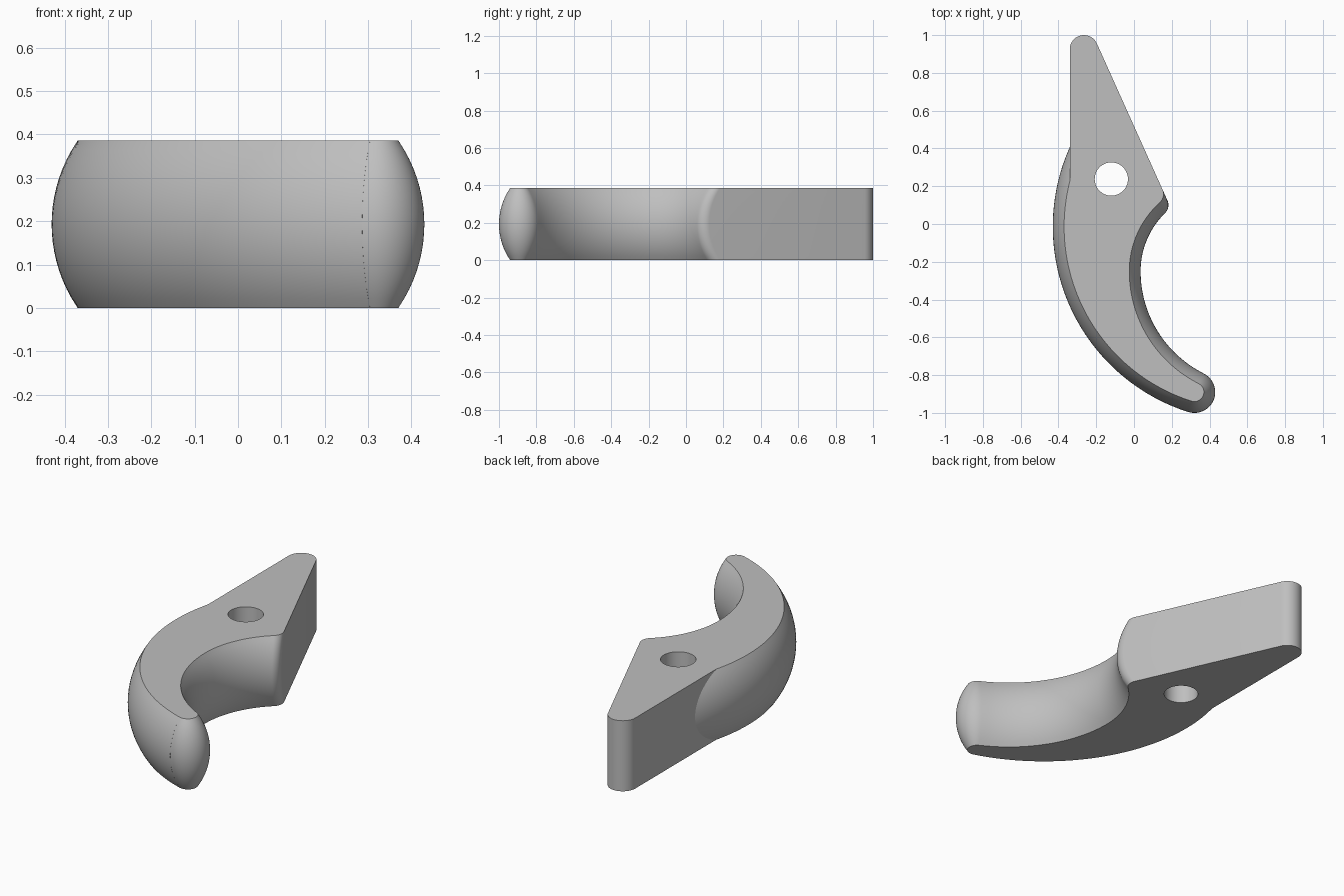
import bpy, bmesh
from math import sin, cos, pi, sqrt, atan2, radians
from mathutils import Vector

cube = bpy.data.objects.get("Cube")
if cube:
    bpy.data.objects.remove(cube, do_unlink=True)

grey = bpy.data.materials.new("plain_grey")
grey.use_nodes = True
grey.diffuse_color = (0.52, 0.52, 0.52, 1)
grey.node_tree.nodes["Principled BSDF"].inputs["Base Color"].default_value = grey.diffuse_color

HEIGHT = 0.386
BULGE = 0.06
LEVELS = 18
FLAT_X = -0.34                                   # straight left side of the shank

# Circles that make up the outline: centre and radius at mid height
SHANK, SHANK_R = Vector((-0.265, 0.925)), 0.075
BACK, BACK_R = Vector((0.60, -0.014)), 1.03
TIP, TIP_R = Vector((0.32, -0.89)), 0.11
LOW, LOW_R = Vector((0.64, -0.25)), 0.605
HIGH, HIGH_R = Vector((0.465, -0.25)), 0.43
CORNER_R = 0.06
SLANT = Vector((0.912, 0.41)).normalized()       # normal of the slanted side


def angle(v):
    return atan2(v.y, v.x)


def arc(centre, radius, start, end, steps):
    return [centre + radius * Vector((cos(a), sin(a)))
            for a in (start + (end - start) * i / steps for i in range(steps + 1))]


def corner_centre(d):
    """Centre of the heel fillet, touching the slanted side and the inner curve."""
    base = SLANT * (SLANT.dot(SHANK) + SHANK_R - CORNER_R)
    along = Vector((-SLANT.y, SLANT.x))
    off = base - HIGH
    b, c = off.dot(along), off.length_squared - (HIGH_R + d + CORNER_R) ** 2
    return base + along * (-b + sqrt(b * b - c))


def outline(d):
    """Counter-clockwise outline with the curved sides inset by d."""
    r = BACK_R - d
    cross = pi - atan2(sqrt(r * r - (BACK.x - FLAT_X) ** 2), BACK.x - FLAT_X)
    tip_back = angle(TIP - BACK)
    tip_inner = angle(LOW - TIP)
    low_start = angle(TIP - LOW) + 2 * pi
    heel = corner_centre(d)
    pts = arc(SHANK, SHANK_R, angle(SLANT), pi, 20)
    pts += arc(BACK, r, cross, tip_back + 2 * pi, 72)
    pts += arc(TIP, TIP_R - d, tip_back, tip_inner, 28)
    pts += arc(LOW, LOW_R + d, low_start, pi, 32)[1:]
    pts += arc(HIGH, HIGH_R + d, pi, angle(heel - HIGH), 32)[1:]
    pts += arc(heel, CORNER_R, angle(HIGH - heel), angle(SLANT), 18)[1:]
    return pts


# Hooked body: stacked outlines following a rounded edge profile
half = HEIGHT / 2
edge_r = (half ** 2 + BULGE ** 2) / (2 * BULGE)
bm = bmesh.new()
rings = []
for i in range(LEVELS + 1):
    z = HEIGHT * i / LEVELS
    inset = edge_r - sqrt(edge_r ** 2 - (z - half) ** 2)
    rings.append([bm.verts.new((p.x, p.y, z)) for p in outline(inset)])
for lower, upper in zip(rings, rings[1:]):
    n = len(lower)
    for k in range(n):
        m = (k + 1) % n
        bm.faces.new((lower[k], lower[m], upper[m], upper[k]))
bm.faces.new(rings[0][::-1])
bm.faces.new(rings[-1])
bmesh.ops.remove_doubles(bm, verts=bm.verts, dist=0.0002)
bmesh.ops.recalc_face_normals(bm, faces=bm.faces)
mesh = bpy.data.meshes.new("hooked_body")
bm.to_mesh(mesh)
bm.free()
body = bpy.data.objects.new("hooked_body", mesh)
bpy.context.collection.objects.link(body)
mesh.materials.append(grey)

# Pivot hole cut straight through
bpy.ops.mesh.primitive_cylinder_add(vertices=64, radius=0.088, depth=1, location=(-0.12, 0.238, half))
cutter = bpy.context.object
cutter.name = "pivot_hole_cutter"
cutter.hide_render = True
cutter.data.materials.append(grey)
cut = body.modifiers.new("pivot_hole", 'BOOLEAN')
cut.operation = 'DIFFERENCE'
cut.solver = 'EXACT'
cut.object = cutter
bpy.ops.object.select_all(action='DESELECT')
body.select_set(True)
bpy.context.view_layer.objects.active = body
bpy.ops.object.modifier_apply(modifier=cut.name)
bpy.data.objects.remove(cutter, do_unlink=True)

# Smooth walls, crisp rims
bpy.ops.object.shade_smooth_by_angle(angle=radians(14))
